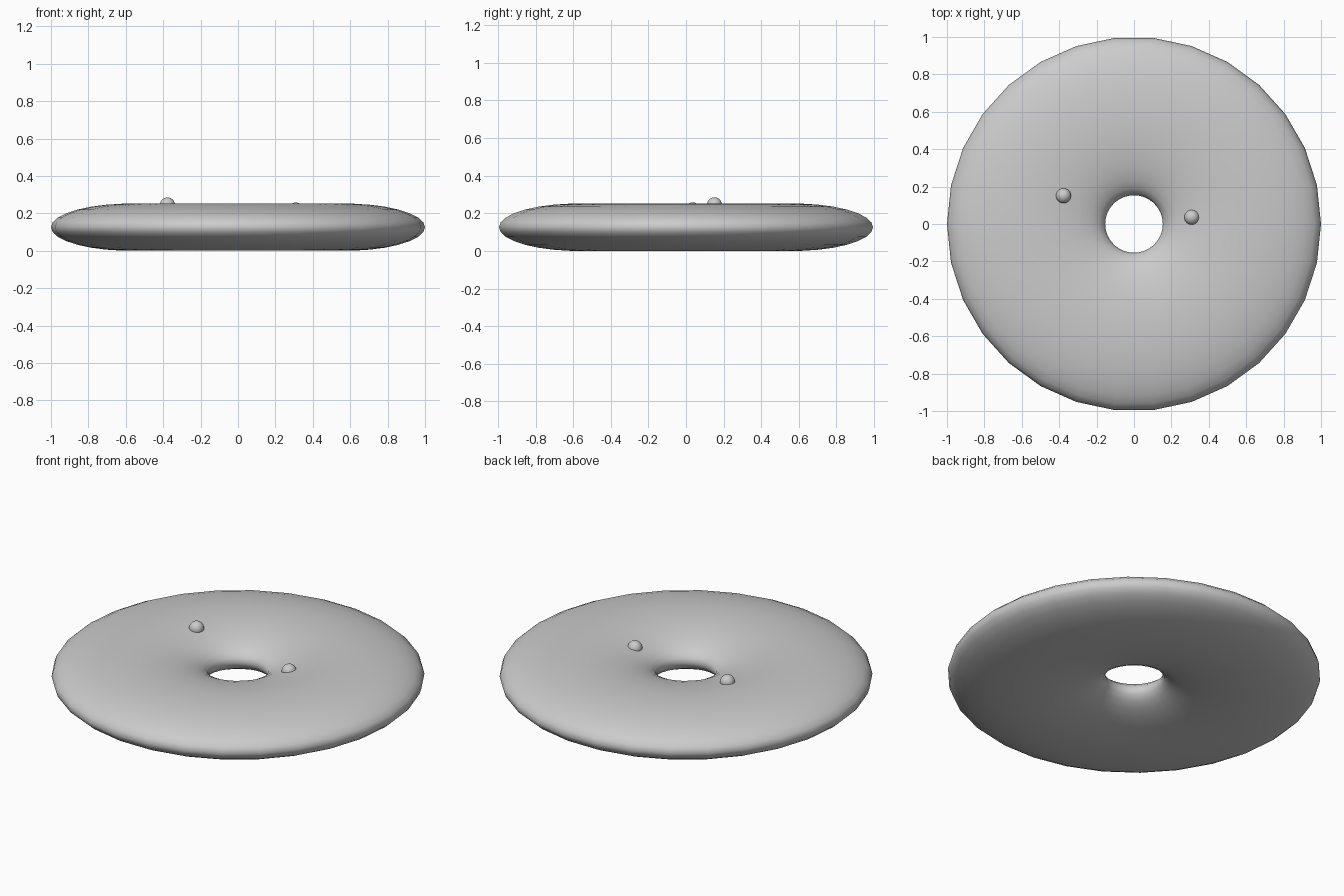
import bpy

if "Cube" in bpy.data.objects:
    bpy.data.objects.remove(bpy.data.objects["Cube"])

HALF_HEIGHT = 0.126


def smooth(obj):
    for p in obj.data.polygons:
        p.use_smooth = True


# flattened ring body
bpy.ops.mesh.primitive_torus_add(
    major_segments=30, minor_segments=30,
    major_radius=0.577, minor_radius=0.423,
    location=(0, 0, HALF_HEIGHT))
ring = bpy.context.object
ring.name = "ring_body"
ring.scale.z = HALF_HEIGHT / 0.423
bpy.ops.object.transform_apply(location=False, rotation=False, scale=True)
smooth(ring)


# small beads half sunk into the upper face
def bead(name, location):
    bpy.ops.mesh.primitive_uv_sphere_add(
        segments=32, ring_count=16, radius=0.04, location=location)
    obj = bpy.context.object
    obj.name = name
    smooth(obj)


bead("left_bead", (-0.377, 0.151, 0.245))
bead("right_bead", (0.309, 0.036, 0.218))
